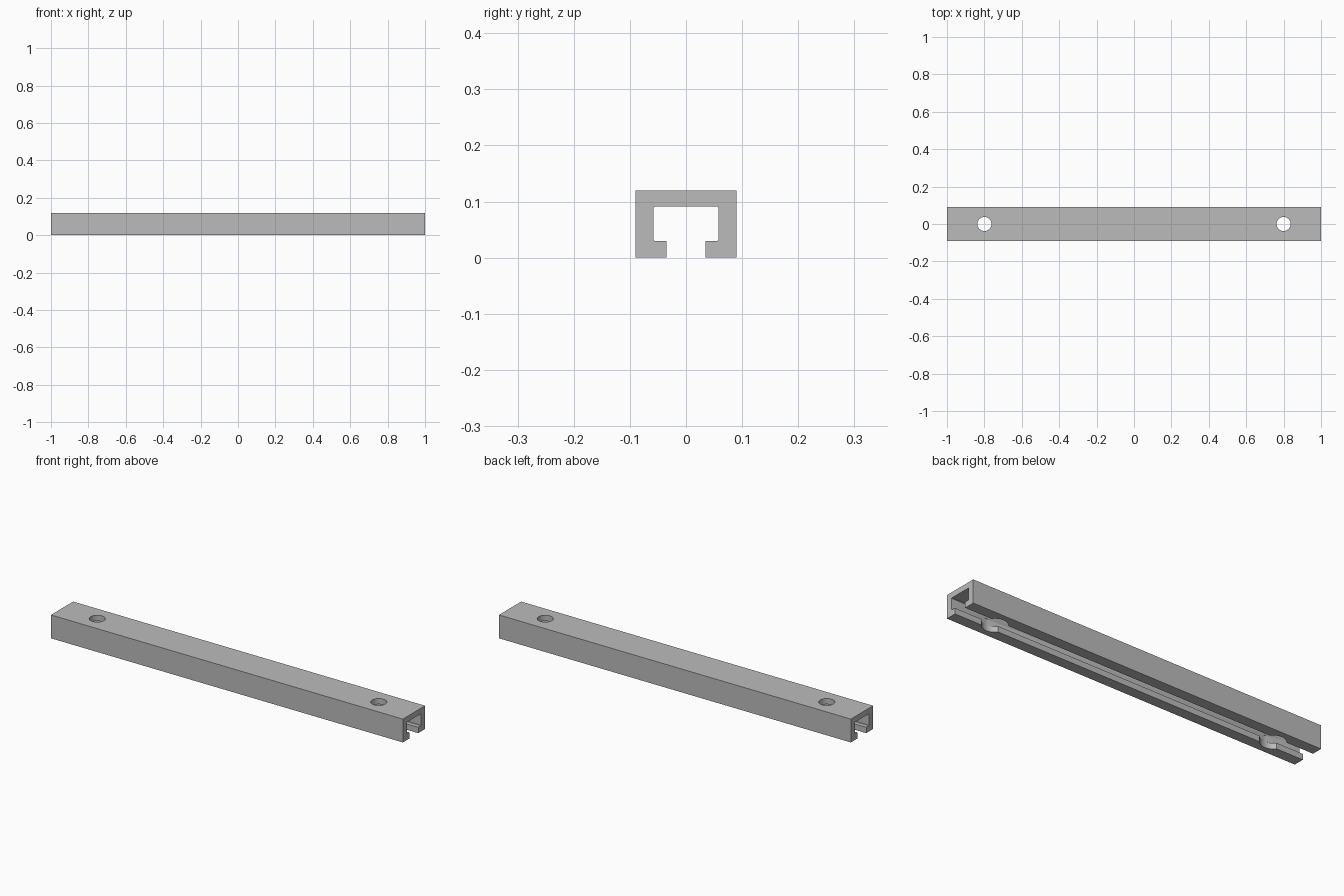
import bpy
import bmesh

default = bpy.data.objects.get("Cube")
if default:
    bpy.data.objects.remove(default, do_unlink=True)

# Satin grey metal
metal = bpy.data.materials.new("grey_metal")
metal.use_nodes = True
grey = (0.5, 0.5, 0.5, 1)
metal.diffuse_color = grey
metal.node_tree.nodes["Principled BSDF"].inputs["Base Color"].default_value = grey

LENGTH = 2.0
WIDTH, HEIGHT = 0.09, 0.12       # half width, full height
CAVITY, CEILING = 0.058, 0.091   # half width and top of the inner channel
SLOT, LIP = 0.035, 0.03          # half width of the slot, lip thickness
EASE = 0.002                     # eased inner corners

# Half of the C-shaped section, mirrored to the other side
half = [(SLOT, 0), (WIDTH, 0), (WIDTH, HEIGHT)]
inner = [(CAVITY - EASE, CEILING), (CAVITY, CEILING - EASE),
         (CAVITY, LIP + EASE), (CAVITY - EASE, LIP), (SLOT, LIP)]
mirror = lambda pts: [(-y, z) for y, z in reversed(pts)]
section = half + mirror(half) + mirror(inner) + inner


def make_object(name, bm):
    bmesh.ops.recalc_face_normals(bm, faces=bm.faces)
    mesh = bpy.data.meshes.new(name)
    bm.to_mesh(mesh)
    bm.free()
    mesh.materials.append(metal)
    obj = bpy.data.objects.new(name, mesh)
    bpy.context.collection.objects.link(obj)
    return obj


# Slotted rail: section extruded along x
bm = bmesh.new()
face = bm.faces.new([bm.verts.new((-LENGTH / 2, y, z)) for y, z in section])
ends = bmesh.ops.extrude_face_region(bm, geom=[face])["geom"]
bmesh.ops.translate(bm, vec=(LENGTH, 0, 0),
                    verts=[v for v in ends if isinstance(v, bmesh.types.BMVert)])
rail = make_object("slotted_rail", bm)
bpy.context.view_layer.objects.active = rail
rail.select_set(True)


def drill(x, radius, bottom, top):
    """Cut a vertical round hole through the rail."""
    bm = bmesh.new()
    bmesh.ops.create_cone(bm, cap_ends=True, segments=48, radius1=radius,
                          radius2=radius, depth=top - bottom)
    bmesh.ops.translate(bm, vec=(x, 0, (top + bottom) / 2), verts=bm.verts)
    cutter = make_object("hole_cutter", bm)
    cutter.hide_render = True
    cut = rail.modifiers.new("hole", "BOOLEAN")
    cut.operation = "DIFFERENCE"
    cut.solver = "EXACT"
    cut.object = cutter
    bpy.ops.object.modifier_apply(modifier=cut.name)
    bpy.data.objects.remove(cutter, do_unlink=True)


# Screw hole in the top web and wider access hole in the lips, at each end
for x in (-0.8, 0.8):
    drill(x, 0.0375, 0.06, 0.2)
    drill(x, 0.0595, -0.1, 0.06)

bpy.ops.object.shade_smooth_by_angle(angle=0.5)
